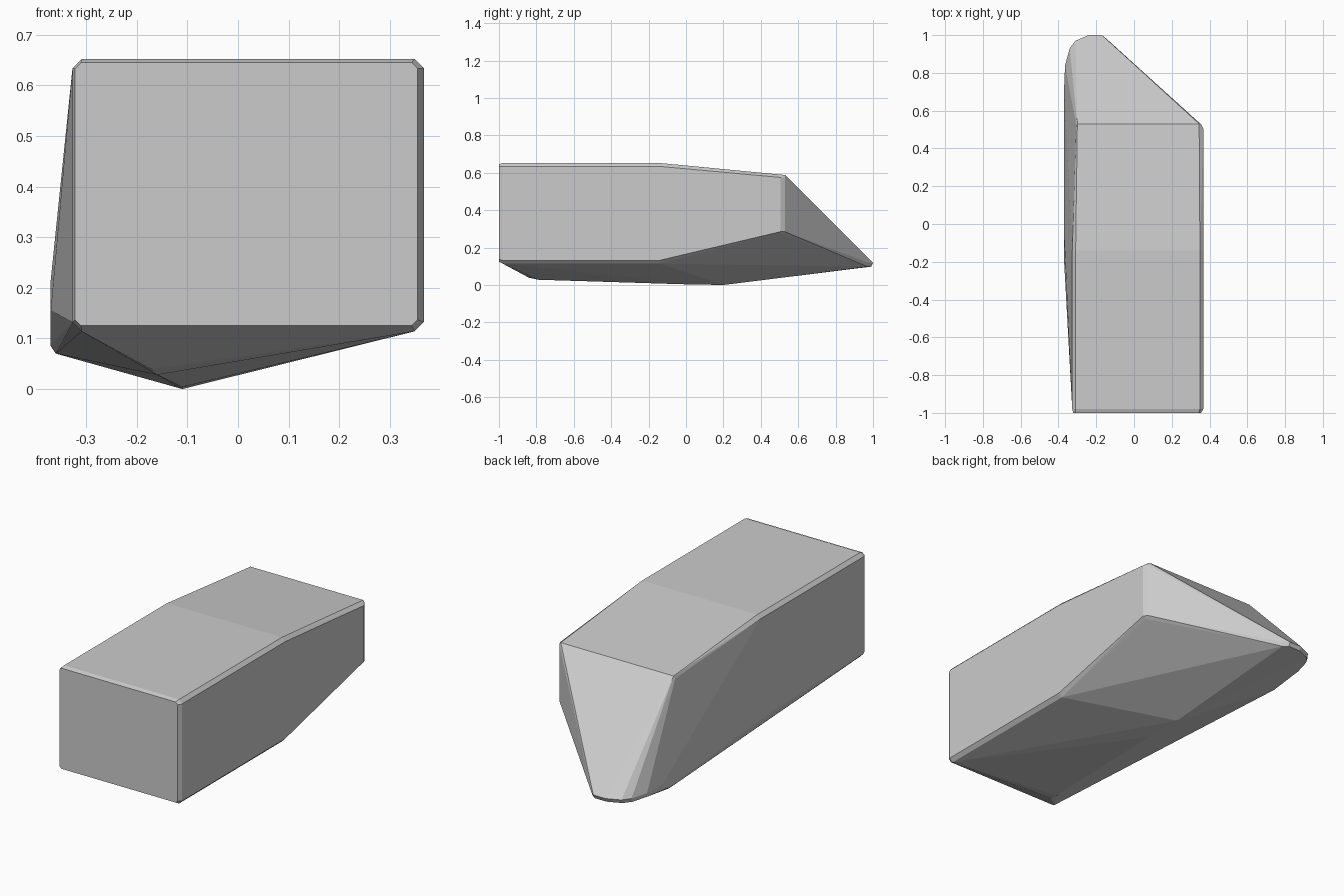
import bpy, bmesh
from math import radians

if "Cube" in bpy.data.objects:
    bpy.data.objects.remove(bpy.data.objects["Cube"])

pts = []


def section(y, x0, x1, z0, z1, c):
    """Rectangle with chamfered corners in the xz plane."""
    for x, sx in ((x0, 1), (x1, -1)):
        for z, sz in ((z0, 1), (z1, -1)):
            pts.append((x + sx * c, y, z))
            pts.append((x, y, z + sz * c))


# Main block: softened front end, then the waist
section(-1.0, -0.322, 0.355, 0.125, 0.645, 0.012)
section(-0.98, -0.327, 0.367, 0.114, 0.652, 0.018)
section(-0.14, -0.327, 0.367, 0.114, 0.652, 0.018)

# Rear end of the block, softened on its right edge
for z in (0.285, 0.575):
    pts += [(0.367, 0.505, z), (0.355, 0.528, z)]
pts += [(0.35, 0.51, 0.275), (0.345, 0.53, 0.588),
        (-0.30, 0.53, 0.588), (-0.306, 0.525, 0.575)]

# Rounded nose at the low rear tip
for x, y in ((-0.365, 0.84), (-0.34, 0.93), (-0.31, 0.97),
             (-0.24, 1.0), (-0.17, 1.0), (-0.145, 0.98)):
    pts += [(x, y, 0.118), (x, y - 0.01, 0.098)]

# Keel along the bottom
pts += [(-0.11, 0.2, 0.0), (-0.11, -0.02, 0.004), (-0.16, -0.79, 0.028),
        (-0.17, -0.84, 0.039), (-0.19, -0.87, 0.055)]

# Bulge along the left side
pts += [(-0.37, -0.2, 0.155), (-0.37, -0.05, 0.215), (-0.37, 0.72, 0.12),
        (-0.37, 0.68, 0.085), (-0.36, 0.65, 0.07)]

# Wrap everything in one convex shell
bm = bmesh.new()
for p in pts:
    bm.verts.new(p)
hull = bmesh.ops.convex_hull(bm, input=bm.verts[:])
bmesh.ops.delete(bm, geom=[v for v in bm.verts if not v.link_faces], context='VERTS')
bmesh.ops.dissolve_limit(bm, angle_limit=radians(0.5), verts=bm.verts[:], edges=bm.edges[:])
bmesh.ops.recalc_face_normals(bm, faces=bm.faces[:])
mesh = bpy.data.meshes.new("faceted_hull")
bm.to_mesh(mesh)
bm.free()
obj = bpy.data.objects.new("faceted_hull", mesh)
bpy.context.collection.objects.link(obj)
